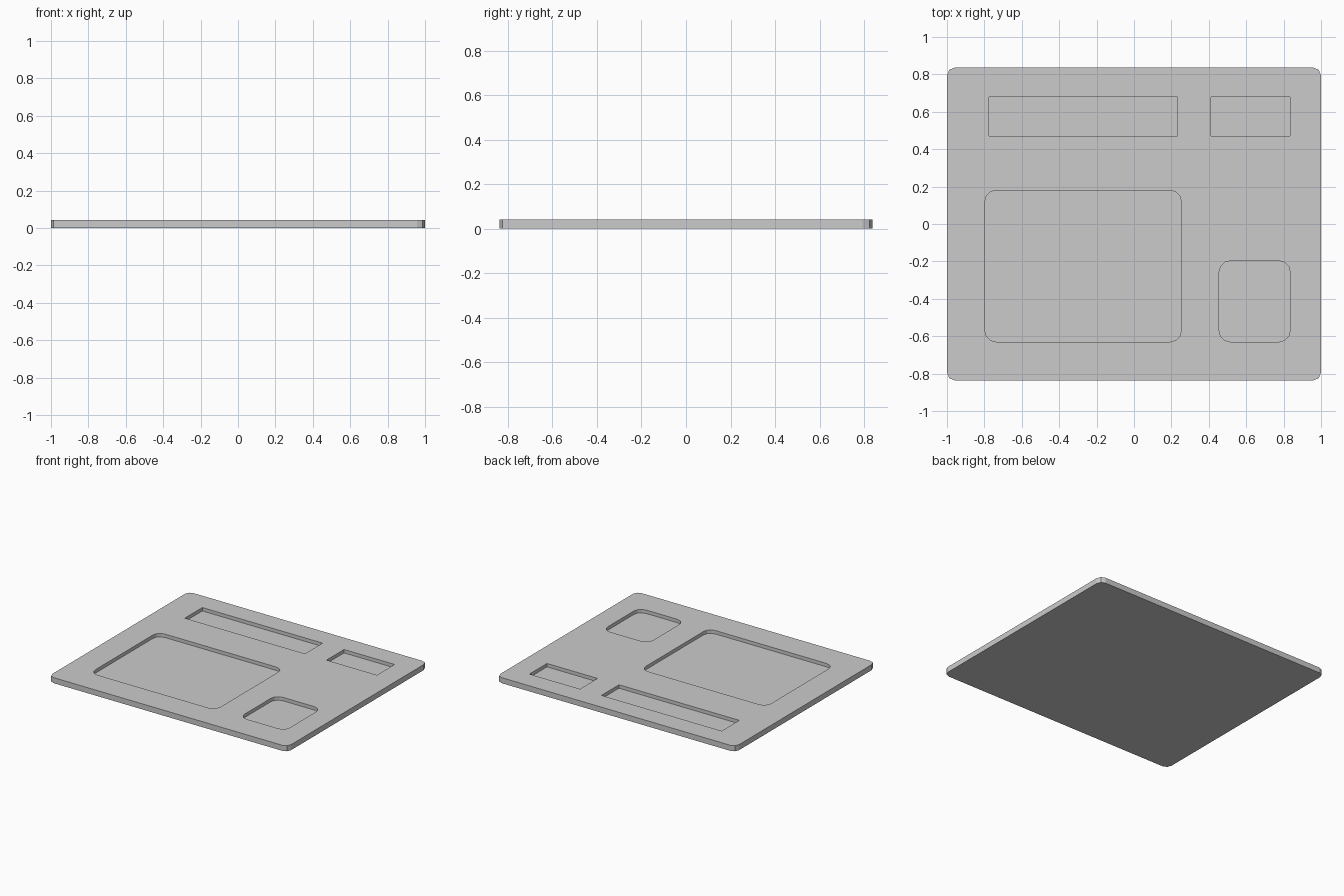
import bpy, bmesh, math

if "Cube" in bpy.data.objects:
    bpy.data.objects.remove(bpy.data.objects["Cube"])

THICK, FLOOR = 0.042, 0.016

grey = bpy.data.materials.new("plain_grey")
grey.use_nodes = True
grey.diffuse_color = (0.6, 0.6, 0.6, 1)
grey.node_tree.nodes["Principled BSDF"].inputs["Base Color"].default_value = (0.6, 0.6, 0.6, 1)


def slab(name, x0, x1, y0, y1, z0, z1, radius=0, steps=2):
    """Upright slab with rounded vertical corners."""
    points = []
    for i, (cx, cy) in enumerate([(x1, y1), (x0, y1), (x0, y0), (x1, y0)]):
        if not radius:
            points.append((cx, cy))
            continue
        ox = cx - math.copysign(radius, cx - (x0 + x1) / 2)
        oy = cy - math.copysign(radius, cy - (y0 + y1) / 2)
        for s in range(steps + 1):
            a = math.pi / 2 * (i + s / steps)
            points.append((ox + radius * math.cos(a), oy + radius * math.sin(a)))
    bm = bmesh.new()
    base = bm.faces.new([bm.verts.new((x, y, z0)) for x, y in points])
    top = bmesh.ops.extrude_face_region(bm, geom=[base])["geom"]
    bmesh.ops.translate(bm, vec=(0, 0, z1 - z0),
                        verts=[g for g in top if isinstance(g, bmesh.types.BMVert)])
    bmesh.ops.recalc_face_normals(bm, faces=bm.faces)
    mesh = bpy.data.meshes.new(name)
    bm.to_mesh(mesh)
    bm.free()
    mesh.materials.append(grey)
    obj = bpy.data.objects.new(name, mesh)
    bpy.context.collection.objects.link(obj)
    return obj


# Flat tray plate
plate = slab("tray_plate", -1, 1, -0.837, 0.837, 0, THICK, 0.043)

# Shallow pockets cut into the top
pockets = {
    "large_pocket": (-0.797, 0.253, -0.63, 0.18, 0.06),
    "small_pocket": (0.455, 0.835, -0.63, -0.197, 0.06),
    "long_slot": (-0.775, 0.232, 0.47, 0.68, 0),
    "short_slot": (0.412, 0.835, 0.47, 0.68, 0),
}
for name, (x0, x1, y0, y1, r) in pockets.items():
    cutter = slab(name + "_cutter", x0, x1, y0, y1, FLOOR, THICK + 0.05, r, 3)
    cut = plate.modifiers.new(name, 'BOOLEAN')
    cut.operation, cut.solver, cut.object = 'DIFFERENCE', 'EXACT', cutter
    bpy.context.view_layer.objects.active = plate
    bpy.ops.object.modifier_apply(modifier=name)
    bpy.data.objects.remove(cutter)
